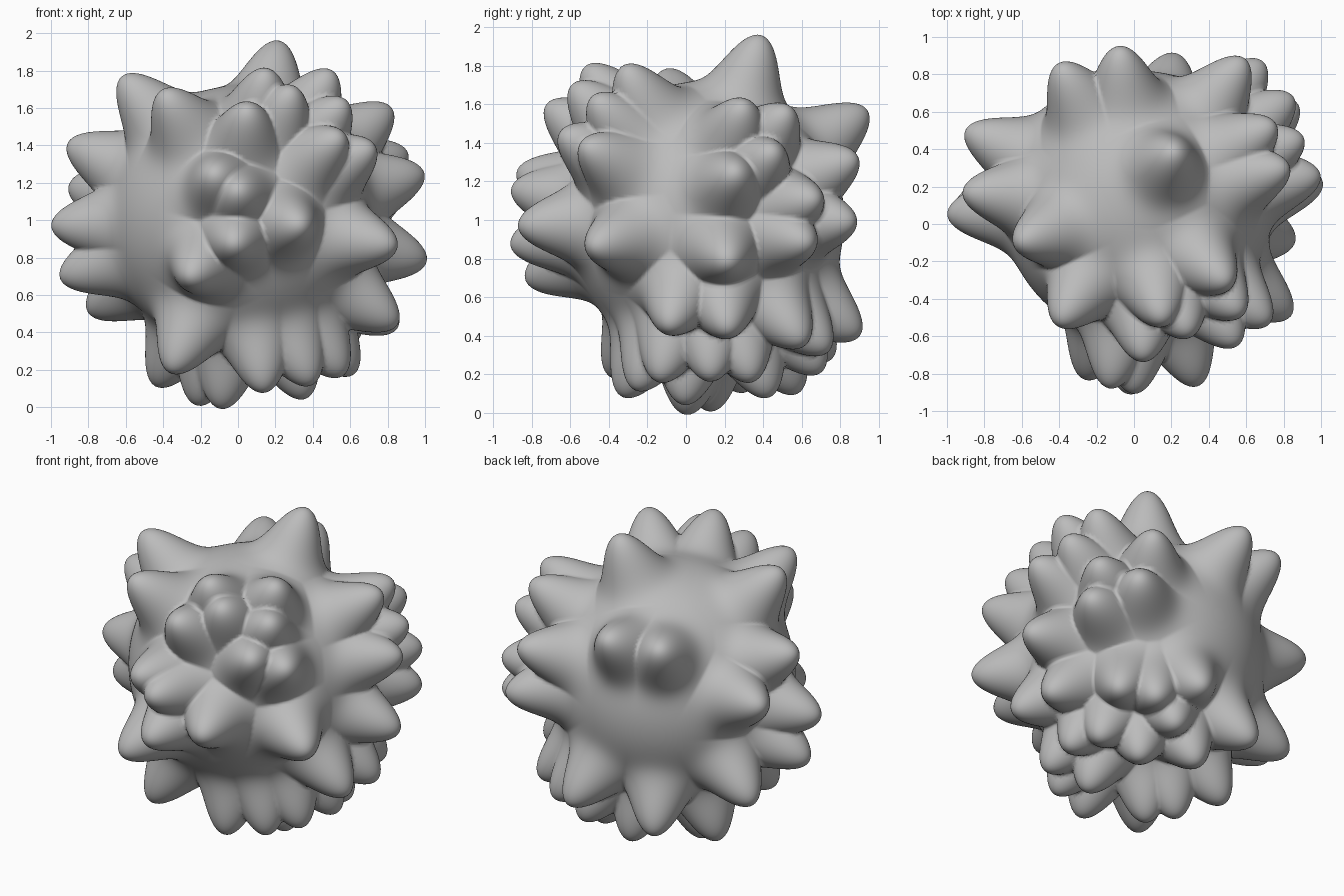
import bpy, bmesh, math
from mathutils import Vector

CENTRE = Vector((0.02, 0.1, 1.0))
CORE_RADIUS = 0.72
TIP_RADIUS = 1.02
SPREAD = 0.2            # angular width of one spike

cube = bpy.data.objects.get("Cube")
if cube:
    bpy.data.objects.remove(cube, do_unlink=True)


def spikes_facing(axis, sign, tips):
    """Turn tip positions seen along one axis into unit directions."""
    others = [i for i in range(3) if i != axis]
    found = []
    for tip in tips:
        d = Vector((0, 0, 0))
        for i, value in zip(others, tip):
            d[i] = value - CENTRE[i]
        depth = TIP_RADIUS ** 2 - d.length_squared
        d[axis] = sign * math.sqrt(max(depth, 0))
        found.append(d.normalized())
    return found


# Spike tips grouped by the side of the ball they point to
front = spikes_facing(1, -1, [
    (.05, 1.6), (-.13, 1.25), (.0, 1.16), (-.02, .87), (.34, .97),
    (-.26, .69), (.55, 1.45)])
back = spikes_facing(1, 1, [
    (-.08, 1.57), (-.4, 1.55), (.59, 1.32), (.69, .99), (.22, .4),
    (.44, .32), (.63, .36), (.26, .21), (-.29, .28)])
right_hand = spikes_facing(0, 1, [
    (.26, 1.25), (.22, .78), (-.53, 1.39), (-.49, .86), (-.09, .44),
    (.22, .42), (.3, 1.6), (.46, 1.36), (.53, 1.57), (.64, .88),
    (.68, 1.11)])
left_hand = spikes_facing(0, -1, [
    (.5, 1.18), (.17, 1.41), (.05, .97), (.1, .69), (.46, .51)])
top = spikes_facing(2, 1, [
    (.22, .39), (-.62, -.1), (-.4, -.53), (.15, -.52), (.5, -.32),
    (.29, -.59), (.57, -.48)])
bottom = spikes_facing(2, -1, [
    (.32, .43), (.0, .58), (.56, .34), (.62, .13), (.36, -.01),
    (-.09, .0), (-.22, .13), (-.44, .3), (.14, -.33), (-.36, -.39),
    (.39, -.26), (.56, -.14)])
spikes = front + back + right_hand + left_hand + top + bottom

# Ball whose surface rises to the tallest spike at every point
bm = bmesh.new()
bmesh.ops.create_icosphere(bm, subdivisions=7, radius=1)
for v in bm.verts:
    direction = v.co.normalized()
    nearest = max(direction.dot(s) for s in spikes)
    angle = math.acos(min(1, nearest))
    rise = math.exp(-(angle / SPREAD) ** 2)
    v.co = CENTRE + direction * (CORE_RADIUS + (TIP_RADIUS - CORE_RADIUS) * rise)
for f in bm.faces:
    f.smooth = True

mesh = bpy.data.meshes.new("spiky_ball")
bm.to_mesh(mesh)
bm.free()
ball = bpy.data.objects.new("spiky_ball", mesh)
bpy.context.collection.objects.link(ball)

# Plain grey surface
grey = bpy.data.materials.new("plain_grey")
grey.use_nodes = True
colour = (0.5, 0.5, 0.5, 1)
grey.diffuse_color = colour
for node in grey.node_tree.nodes:
    if node.type == 'BSDF_PRINCIPLED':
        node.inputs["Base Color"].default_value = colour
mesh.materials.append(grey)
